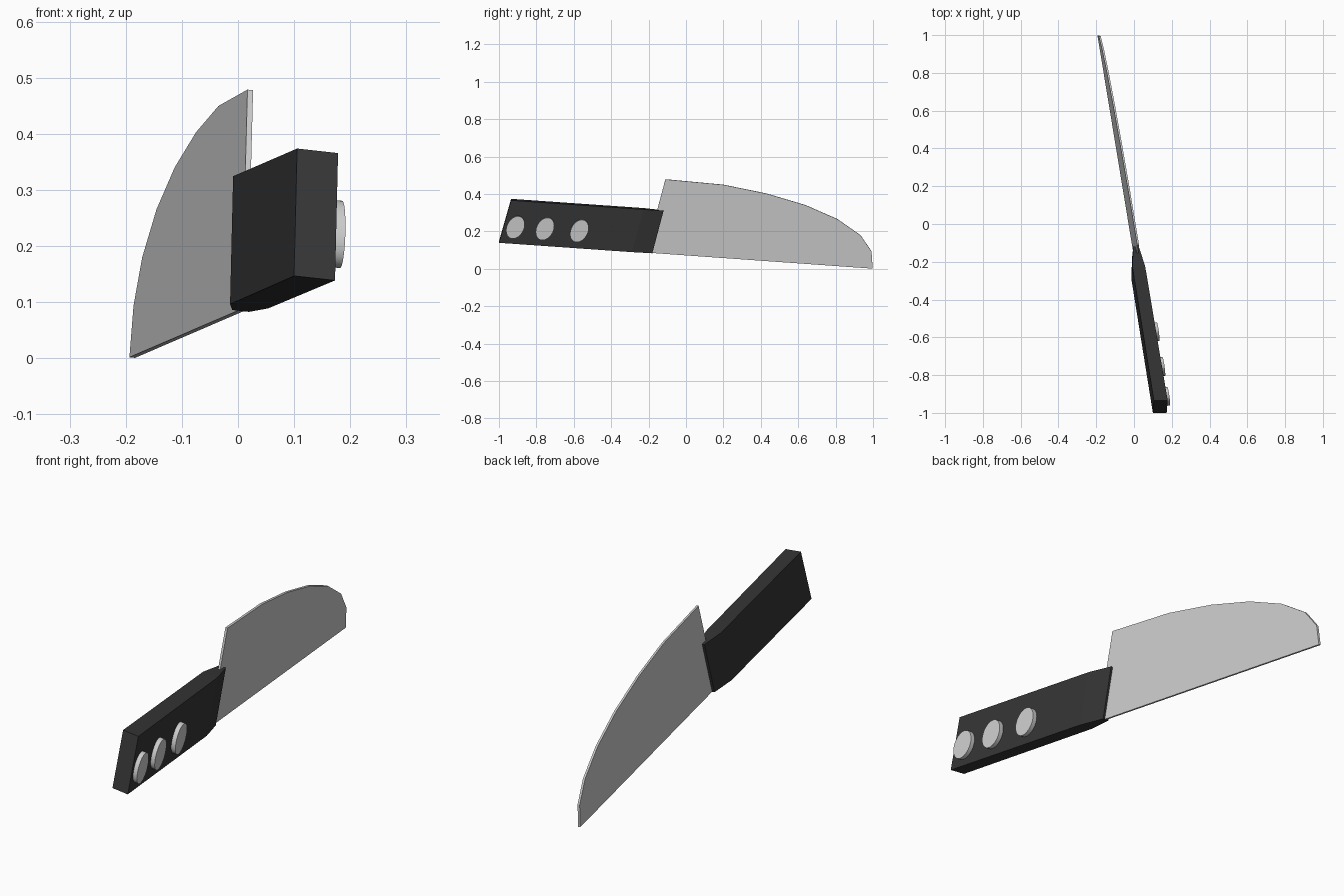
import bpy, bmesh, math

if "Cube" in bpy.data.objects:
    bpy.data.objects.remove(bpy.data.objects["Cube"])

# The knife lies in a tilted plane; this gives x on the blade's left face
def plane_x(y, z):
    return -0.034 - 0.16 * y + 0.0695 * z

def on_plane(y, z, t=0.0):
    # point on the blade plane, moved t across the thickness
    return (plane_x(y, z) + t, y, z - 0.11 * t)

def loft(name, rings, mat=None):
    # joins rings with equal point counts and caps both ends
    bm = bmesh.new()
    vs = [[bm.verts.new(p) for p in r] for r in rings]
    n = len(vs[0])
    for a, b in zip(vs, vs[1:]):
        for i in range(n):
            j = (i + 1) % n
            bm.faces.new((a[i], a[j], b[j], b[i]))
    bm.faces.new(vs[0])
    bm.faces.new(vs[-1])
    bmesh.ops.recalc_face_normals(bm, faces=bm.faces)
    me = bpy.data.meshes.new(name)
    bm.to_mesh(me)
    bm.free()
    ob = bpy.data.objects.new(name, me)
    bpy.context.collection.objects.link(ob)
    if mat:
        me.materials.append(mat)
    return ob

black = bpy.data.materials.new("black_handle")
black.diffuse_color = (0.035, 0.035, 0.035, 1)
black.use_nodes = True
black.node_tree.nodes["Principled BSDF"].inputs["Base Color"].default_value = black.diffuse_color

# Blade: curved spine, straight cutting edge, thin plate
profile = [(-0.215, 0.088), (-0.11, 0.479), (0.20, 0.450), (0.43, 0.403),
           (0.639, 0.341), (0.81, 0.266), (0.933, 0.180), (0.992, 0.094), (0.998, 0.002)]
loft("blade", [[on_plane(y, z, t) for y, z in profile] for t in (0.0, 0.01)])

# Handle: slanted sections (bottom y, z, top y, z, left and right offsets)
sections = [(-1.0, 0.143, -0.935, 0.370, -0.036, 0.037),
            (-0.29, 0.093, -0.225, 0.321, -0.033, 0.035),
            (-0.18, 0.085, -0.12, 0.312, -0.011, 0.019)]
loft("handle", [[on_plane(by, bz, l), on_plane(ty, tz, l),
                 on_plane(ty, tz, r), on_plane(by, bz, r)]
                for by, bz, ty, tz, l, r in sections], black)

# Rivets: slanted oval discs standing proud of the right side
SIDES = 32
def oval(cy, cz, t):
    pts = []
    for i in range(SIDES):
        a = 2 * math.pi * i / SIDES
        u, v = 0.047 * math.cos(a), 0.060 * math.sin(a)
        pts.append(on_plane(cy + u + 0.27 * v, cz + v - 0.068 * u, t))
    return pts

for k, (cy, cz) in enumerate([(-0.912, 0.227), (-0.754, 0.219), (-0.570, 0.208)]):
    rivet = loft(f"rivet_{k + 1}", [oval(cy, cz, 0.030), oval(cy, cz, 0.056)])
    bpy.ops.object.select_all(action='DESELECT')
    rivet.select_set(True)
    bpy.context.view_layer.objects.active = rivet
    bpy.ops.object.shade_smooth_by_angle()
